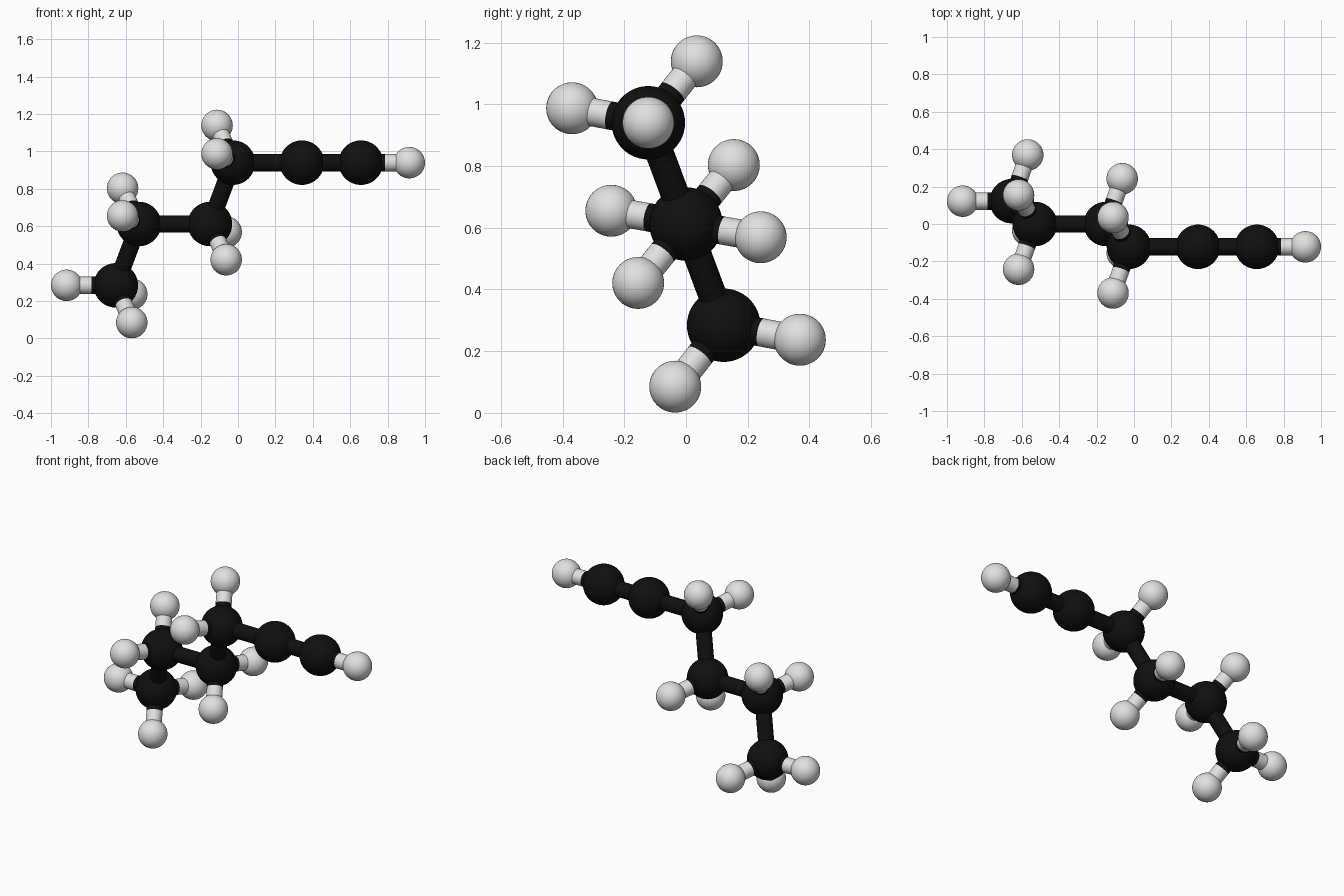
import bpy
from mathutils import Vector

if "Cube" in bpy.data.objects:
    bpy.data.objects.remove(bpy.data.objects["Cube"])

C_RADIUS, H_RADIUS, BOND_RADIUS = 0.119, 0.084, 0.046


def material(name, value):
    m = bpy.data.materials.new(name)
    m.diffuse_color = (value, value, value, 1)
    m.use_nodes = True
    m.node_tree.nodes["Principled BSDF"].inputs["Base Color"].default_value = m.diffuse_color
    return m


BLACK = material("carbon black", 0.005)
WHITE = material("hydrogen white", 0.75)


def finish(name, mat):
    ob = bpy.context.object
    ob.name = name
    ob.data.materials.append(mat)
    bpy.ops.object.shade_smooth_by_angle()


def ball(name, pos, radius, mat):
    bpy.ops.mesh.primitive_uv_sphere_add(segments=40, ring_count=24, radius=radius, location=pos)
    finish(name, mat)


def rod(name, a, b, mat):
    d = b - a
    bpy.ops.mesh.primitive_cylinder_add(vertices=32, radius=BOND_RADIUS, depth=d.length,
                                        location=(a + b) / 2,
                                        rotation=d.to_track_quat('Z', 'Y').to_euler())
    finish(name, mat)


# The saturated chain is point-symmetric about the middle of its central bond
CENTRE = Vector((-0.34, 0, 0.612))
half = [  # carbon offset, its hydrogen offsets
    ((0.19, 0, 0), [(0.277, 0.242, -0.043), (0.277, -0.155, -0.191)]),
    ((0.313, -0.122, 0.328), [(0.228, -0.369, 0.375), (0.228, 0.035, 0.527)]),
]
groups = []
for sign in (1, -1):
    for c, hs in half:
        groups.append((CENTRE + sign * Vector(c), [CENTRE + sign * Vector(h) for h in hs]))
inner_a, outer_a, inner_b, outer_b = groups

# Methyl end hydrogen, then the straight triple-bond end
outer_b[1].append(Vector((-0.916, outer_b[0].y, outer_b[0].z)))
y, z = outer_a[0].y, outer_a[0].z
mid_c = (Vector((0.342, y, z)), [])
end_c = (Vector((0.657, y, z)), [Vector((0.916, y, z))])
chain = [outer_b, inner_b, inner_a, outer_a, mid_c, end_c]

# Carbons, hydrogens and two-tone hydrogen bonds
for i, (c, hs) in enumerate(chain, 1):
    ball(f"carbon_{i}", c, C_RADIUS, BLACK)
    for j, h in enumerate(hs, 1):
        mid = (c + h) / 2
        ball(f"hydrogen_{i}_{j}", h, H_RADIUS, WHITE)
        rod(f"bond_{i}_{j}_carbon_half", c, mid, BLACK)
        rod(f"bond_{i}_{j}_hydrogen_half", mid, h, WHITE)

# Carbon to carbon bonds
for i in range(len(chain) - 1):
    rod(f"carbon_bond_{i + 1}", chain[i][0], chain[i + 1][0], BLACK)
